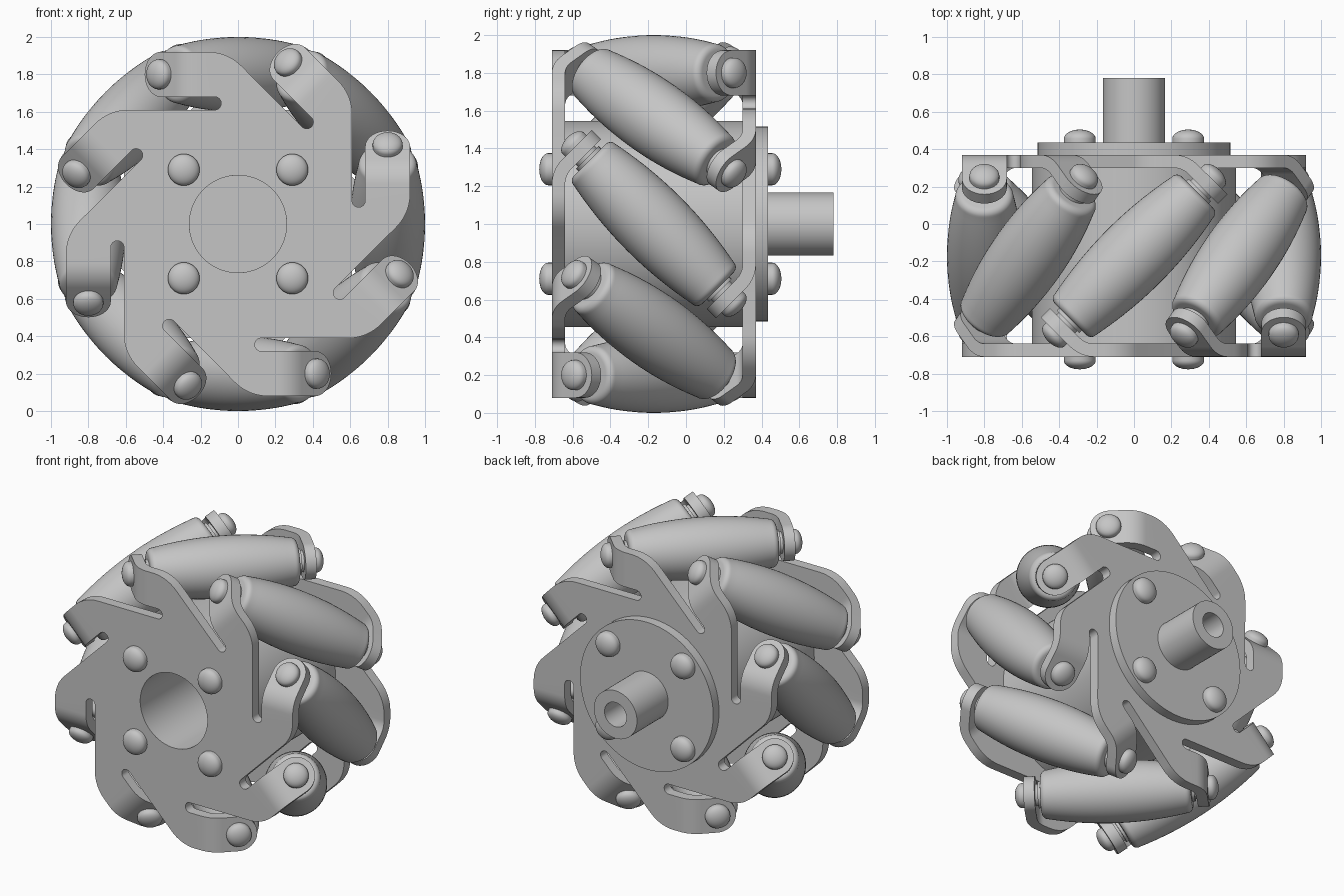
import bpy, bmesh
from math import pi, sin, cos, atan2, radians
from mathutils import Matrix, Vector

cube = bpy.data.objects.get("Cube")
if cube:
    bpy.data.objects.remove(cube, do_unlink=True)

metal = bpy.data.materials.new("plain_grey")
metal.use_nodes = True
GREY = (0.56, 0.56, 0.56, 1)
metal.diffuse_color = GREY
metal.node_tree.nodes["Principled BSDF"].inputs["Base Color"].default_value = GREY

COUNT = 8
STEP = 2 * pi / COUNT
HUB = Matrix.Translation((0, -0.17, 1))     # middle of the wheel
AXLE_RADIUS = 0.8                           # wheel centre to roller axis


def finish(name, bm, matrix, thickness=0):
    bmesh.ops.remove_doubles(bm, verts=bm.verts, dist=0.0005)
    bmesh.ops.recalc_face_normals(bm, faces=bm.faces)
    mesh = bpy.data.meshes.new(name)
    bm.to_mesh(mesh)
    bm.free()
    mesh.materials.append(metal)
    ob = bpy.data.objects.new(name, mesh)
    bpy.context.collection.objects.link(ob)
    ob.matrix_world = matrix
    bpy.ops.object.select_all(action='DESELECT')
    ob.select_set(True)
    bpy.context.view_layer.objects.active = ob
    if thickness:
        mod = ob.modifiers.new("Sheet", 'SOLIDIFY')
        mod.thickness = thickness
        mod.offset = 0
        bpy.ops.object.modifier_apply(modifier=mod.name)
    bpy.ops.object.shade_smooth_by_angle(angle=radians(35))
    return ob


def lathe(name, profile, matrix, segments=48, closed=False):
    """Turn a (radius, height) profile around local z."""
    bm = bmesh.new()
    rings = [[bm.verts.new((r * cos(2 * pi * i / segments), r * sin(2 * pi * i / segments), h))
              for i in range(segments)] for r, h in profile]
    pairs = list(zip(rings, rings[1:]))
    if closed:
        pairs.append((rings[-1], rings[0]))
    for a, b in pairs:
        for i in range(segments):
            j = (i + 1) % segments
            bm.faces.new((a[i], a[j], b[j], b[i]))
    return finish(name, bm, matrix)


def aim(direction):
    return Vector(direction).to_track_quat('Z', 'Y').to_matrix().to_4x4()


def dome(name, radius, height, matrix):
    base = 0.3 * height
    profile = [(radius, -0.02)]
    for i in range(9):
        a = i * pi / 16
        profile.append((radius * cos(a), base + (height - base) * sin(a)))
    lathe(name, profile, matrix, 32)


# Sheet metal side plates with eight bent tabs
SHEET = 0.07
PLATE_Y = -0.505
BEND_X, BEND_R = -0.211, 0.15
TAB_HALF = 0.12
BEND_LEN = BEND_R * pi / 4
TAB_CENTRE = BEND_LEN + 0.102


def bent(s, height):
    """Point on the tab, s measured along the sheet from the bend line."""
    a = min(s, BEND_LEN) / BEND_R
    extra = max(s - BEND_LEN, 0) * cos(pi / 4)
    return Vector((BEND_X - BEND_R * sin(a) - extra,
                   PLATE_Y + BEND_R * (1 - cos(a)) + extra, height))


def arc(cx, cz, r, start, end, n):
    return [Vector((cx + r * cos(radians(start + (end - start) * i / n)), PLATE_Y,
                    cz + r * sin(radians(start + (end - start) * i / n)))) for i in range(n + 1)]


def side_plate(name, matrix):
    bm = bmesh.new()
    turn = Matrix.Rotation(STEP, 3, 'Y')
    slot = (-0.125, 0.645, 0.035)
    outline = arc(*slot, 0, 90, 6)
    outline += [bent(0, AXLE_RADIUS - TAB_HALF), bent(0, AXLE_RADIUS + TAB_HALF)]
    outline += arc(-0.16, 0.67, 0.25, 90, 45, 8)
    outline += [turn @ p for p in arc(*slot, -90, 0, 6)]
    start = atan2(outline[0].z, outline[0].x) * 180 / pi
    outline += arc(0, 0, 0.26, start - 45, start, 8)

    # Tab stations: bend, then a round tip
    stations = [(BEND_LEN * i / 8, TAB_HALF) for i in range(9)]
    stations += [(TAB_CENTRE + TAB_HALF * sin(i * pi / 24), TAB_HALF * cos(i * pi / 24))
                 for i in range(12)]
    tip = TAB_CENTRE + TAB_HALF
    for k in range(COUNT):
        rot = Matrix.Rotation(k * STEP, 3, 'Y')
        bm.faces.new([bm.verts.new(rot @ p) for p in outline])
        rows = [[bm.verts.new(rot @ bent(s, AXLE_RADIUS + side * half)) for side in (-1, 1)]
                for s, half in stations]
        for a, b in zip(rows, rows[1:]):
            bm.faces.new((a[0], a[1], b[1], b[0]))
        bm.faces.new((rows[-1][0], rows[-1][1], bm.verts.new(rot @ bent(tip, AXLE_RADIUS))))
    finish(name, bm, matrix, SHEET)


side_plate("front_plate", HUB)
side_plate("back_plate", HUB @ Matrix.Rotation(pi, 4, 'Z'))

# Hub drum with open bore, rear flange and hollow shaft
AXIS = Matrix.Translation((0, 0, 1)) @ aim((0, 1, 0))
lathe("hub_drum", [(0.545, -0.64), (0.545, 0.3), (0.26, 0.3), (0.26, -0.64)], AXIS, 96, True)
lathe("rear_flange", [(0, 0.365), (0.515, 0.365), (0.515, 0.435), (0, 0.435)], AXIS, 96)
lathe("drive_shaft", [(0.167, 0.43), (0.167, 0.78), (0.085, 0.78), (0.085, 0.45), (0, 0.45)], AXIS)

# Hub bolts on both sides
for x in (-0.29, 0.29):
    for z in (0.71, 1.29):
        dome("front_bolt", 0.085, 0.067, Matrix.Translation((x, -0.71, z)) @ aim((0, -1, 0)))
        dome("back_bolt", 0.085, 0.07, Matrix.Translation((x, 0.435, z)) @ aim((0, 1, 0)))

# Barrel rollers, with a spacer and a domed axle head at each end
END, FILLET = 0.48, 0.038
EDGE = END - FILLET
half = [(0.2 - 0.044 * (i / 10) ** 2, EDGE * i / 10) for i in range(11)]
half += [(0.118 + FILLET * cos(i * pi / 12), EDGE + FILLET * sin(i * pi / 12)) for i in range(1, 7)]
half.append((0, END))
barrel = [(r, -h) for r, h in reversed(half[1:])] + half

for k in range(COUNT):
    seat = HUB @ Matrix.Rotation(k * STEP, 4, 'Y') @ Matrix.Translation((0, 0, AXLE_RADIUS))
    lathe("roller", barrel, seat @ aim((1, 1, 0)))
    for side in (-1, 1):
        end = seat @ aim((side, side, 0))
        lathe("roller_spacer", [(0.085, 0.47), (0.085, 0.498), (0.07, 0.498), (0.07, 0.53)], end, 32)
        dome("axle_head", 0.08, 0.065, end @ Matrix.Translation((0, 0, 0.583)))
